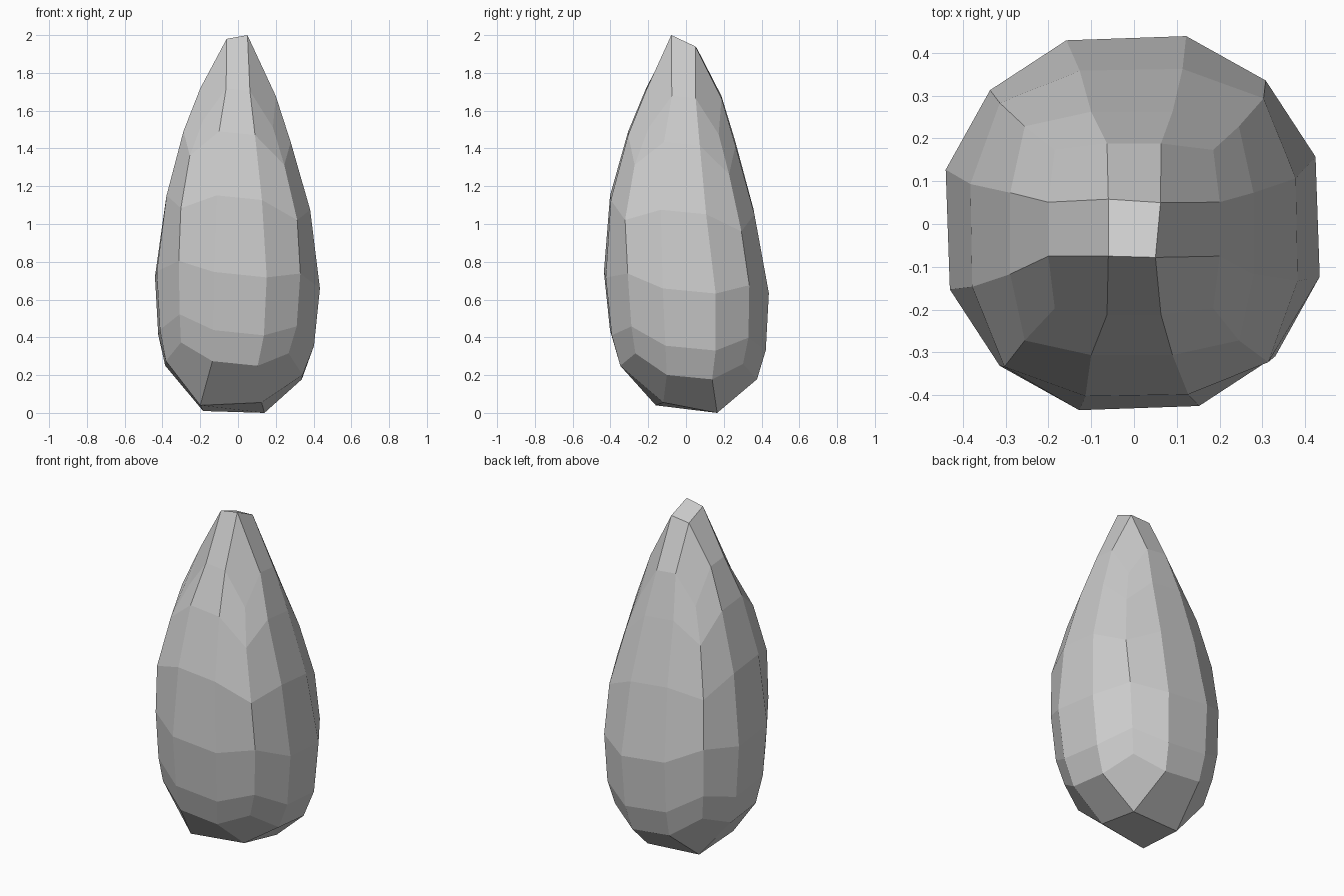
import bpy, bmesh, math

if "Cube" in bpy.data.objects:
    bpy.data.objects.remove(bpy.data.objects["Cube"])

# Ring profile: side reach, side half-width, side z, corner reach, corner z, centre x, centre y, twist (deg)
RINGS = [
    (0.200, 0.063, 1.69, 0.185, 1.51, 0.000, -0.012, 0),
    (0.284, 0.095, 1.45, 0.250, 1.31, -0.005, -0.022, 0),
    (0.380, 0.120, 1.10, 0.308, 1.02, 0.000, -0.020, 1),
    (0.432, 0.140, 0.69, 0.322, 0.74, -0.003, 0.002, 2),
    (0.408, 0.133, 0.385, 0.310, 0.46, -0.010, 0.010, 2),
    (0.362, 0.120, 0.225, 0.285, 0.315, -0.022, 0.012, 1),
]
TILT = 0.1  # rings dip towards back right

bm = bmesh.new()


def ring(r, w, z, c, cz, cx, cy, rot):
    """Twelve points: per side a pair of side points and one corner."""
    verts = []
    for k in range(4):
        a = math.radians(90 * k + rot)
        for x, y, h in ((-w, -r, z), (w, -r, z), (c, -c, cz)):
            px = cx + x * math.cos(a) - y * math.sin(a)
            py = cy + x * math.sin(a) + y * math.cos(a)
            verts.append(bm.verts.new((px, py, h - TILT * (px + py))))
    return verts


def cap(quad, rim):
    """Three-by-three cap: centre quad, side quads and corner quads."""
    q = [bm.verts.new(p) for p in quad]
    bm.faces.new(q)
    for k in range(4):
        n = (k + 1) % 4
        bm.faces.new((q[k], q[n], rim[3 * k + 1], rim[3 * k]))
        bm.faces.new((q[n], rim[3 * k + 1], rim[3 * k + 2], rim[(3 * k + 3) % 12]))


# Drop body walls
rings = [ring(*r) for r in RINGS]
for a, b in zip(rings, rings[1:]):
    for i in range(12):
        j = (i + 1) % 12
        bm.faces.new((a[i], a[j], b[j], b[i]))

# Tip and base caps, starting at front left
cap([(-0.06, -0.075, 1.98), (0.05, -0.078, 2.0), (0.062, 0.05, 1.94), (-0.06, 0.058, 1.93)], rings[0])
cap([(-0.20, -0.16, 0.04), (0.125, -0.12, 0.055), (0.14, 0.165, 0.0), (-0.185, 0.14, 0.01)], rings[-1])

bmesh.ops.recalc_face_normals(bm, faces=bm.faces)
mesh = bpy.data.meshes.new("teardrop_body")
bm.to_mesh(mesh)
bm.free()
bpy.context.collection.objects.link(bpy.data.objects.new("teardrop_body", mesh))
